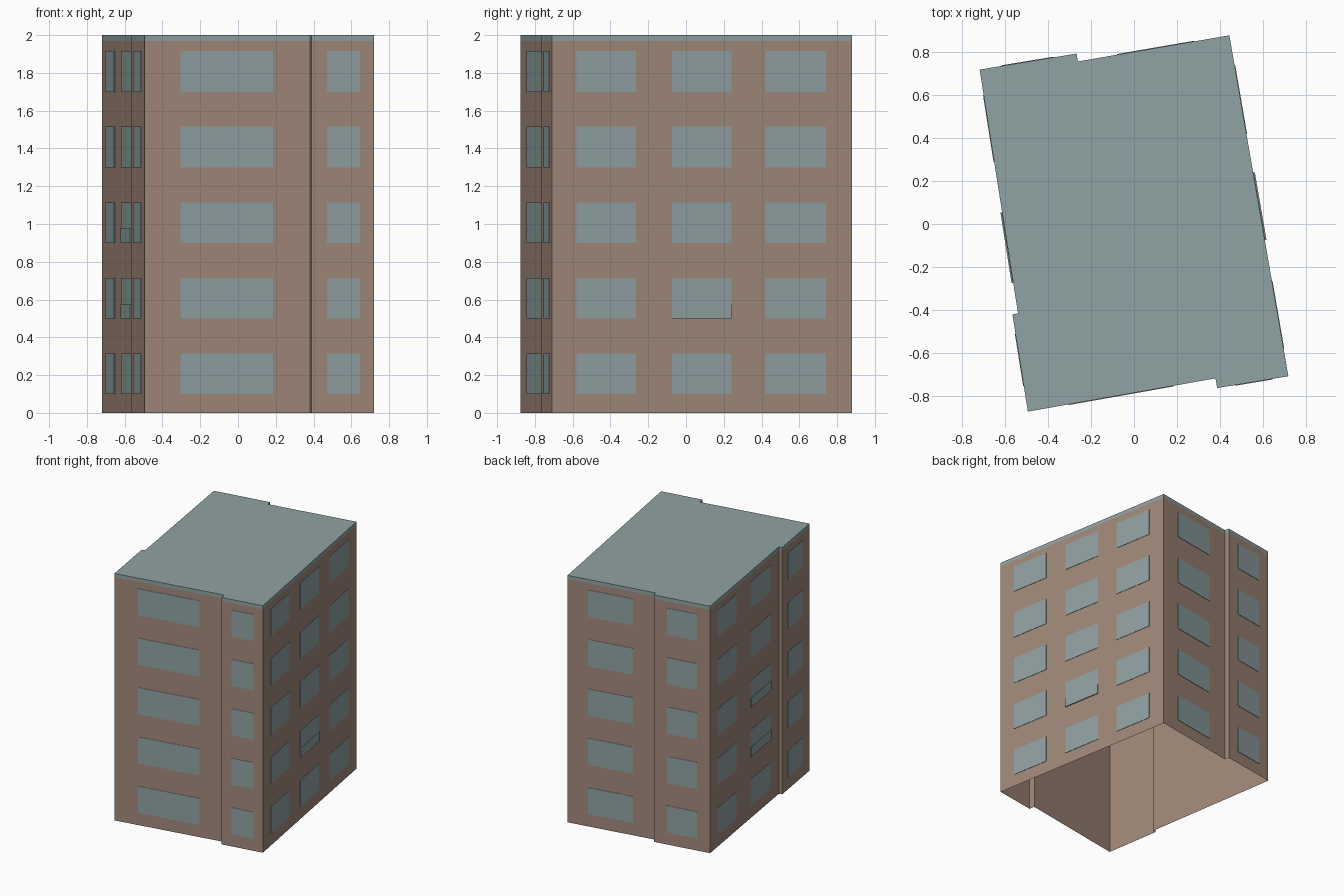
import bpy, bmesh
from mathutils import Vector

if "Cube" in bpy.data.objects:
    bpy.data.objects.remove(bpy.data.objects["Cube"])


def material(name, rgb):
    mat = bpy.data.materials.new(name)
    mat.use_nodes = True
    mat.diffuse_color = (*rgb, 1)
    mat.node_tree.nodes["Principled BSDF"].inputs["Base Color"].default_value = (*rgb, 1)
    return mat


BRICK = material("brown wall", (0.36, 0.25, 0.195))
GREY = material("blue grey", (0.28, 0.36, 0.365))

# Footprint, counter-clockwise from the front right corner
FOOTPRINT = [Vector(p) for p in (
    (-0.495, -0.875), (0.38, -0.72), (0.388, -0.765), (0.72, -0.71), (0.445, 0.88),
    (-0.262, 0.758), (-0.268, 0.795), (-0.72, 0.72), (-0.541, -0.416), (-0.567, -0.422))]
EAVES, TOP = 1.97, 2.0


def finish(bm, name, mat):
    mesh = bpy.data.meshes.new(name)
    bm.to_mesh(mesh)
    bm.free()
    mesh.materials.append(mat)
    obj = bpy.data.objects.new(name, mesh)
    bpy.context.collection.objects.link(obj)


def shell(name, low, high, mat, capped):
    """Upright walls along the footprint, open below."""
    bm = bmesh.new()
    lower = [bm.verts.new((*p, low)) for p in FOOTPRINT]
    upper = [bm.verts.new((*p, high)) for p in FOOTPRINT]
    for i in range(len(FOOTPRINT)):
        j = (i + 1) % len(FOOTPRINT)
        bm.faces.new((lower[i], lower[j], upper[j], upper[i]))
    if capped:
        bm.faces.new(upper)
    finish(bm, name, mat)


def add_plate(bm, wall, axis, start, end, low, high, depth):
    """Thin plate on one wall, placed by its x (axis 0) or y (axis 1) span."""
    a, b = FOOTPRINT[wall], FOOTPRINT[(wall + 1) % len(FOOTPRINT)]
    along = b - a
    out = Vector((along.y, -along.x)).normalized()
    p, q = sorted((s - a[axis]) / along[axis] for s in (start, end))
    p, q = a + along * p, a + along * q
    rings = []
    for d in (0, depth):
        s, e = p + out * d, q + out * d
        rings.append([bm.verts.new(v) for v in
                      ((*s, low), (*e, low), (*e, high), (*s, high))])
    back, front = rings
    bm.faces.new(front)
    for i in range(4):
        j = (i + 1) % 4
        bm.faces.new((back[i], back[j], front[j], front[i]))


shell("walls", 0, EAVES, BRICK, False)
shell("roof", EAVES, TOP, GREY, True)

# Window columns: wall index, axis, span along that axis
COLUMNS = {
    "front_wide_windows": (0, 0, -0.305, 0.185),
    "front_narrow_windows": (2, 0, 0.47, 0.645),
    "left_front_windows": (3, 1, -0.58, -0.265),
    "left_middle_windows": (3, 1, -0.075, 0.24),
    "left_back_windows": (3, 1, 0.42, 0.74),
    "back_wide_windows": (4, 0, -0.08, 0.28),
    "back_narrow_windows": (6, 0, -0.615, -0.375),
    "right_back_windows": (7, 1, 0.29, 0.60),
    "right_middle_windows": (7, 1, -0.275, 0.055),
    "right_front_windows": (9, 1, -0.755, -0.51),
}
for name, column in COLUMNS.items():
    bm = bmesh.new()
    for floor in range(5):
        low = 0.1 + 0.4 * floor
        add_plate(bm, *column, low, low + 0.215, 0.003)
    finish(bm, name, GREY)

# Shallow panels under three of the middle windows
for name, column, low in (
        ("left_panel", "left_middle_windows", 0.5),
        ("right_lower_panel", "right_middle_windows", 0.5),
        ("right_upper_panel", "right_middle_windows", 0.9)):
    bm = bmesh.new()
    add_plate(bm, *COLUMNS[column], low, low + 0.075, 0.008)
    finish(bm, name, GREY)
